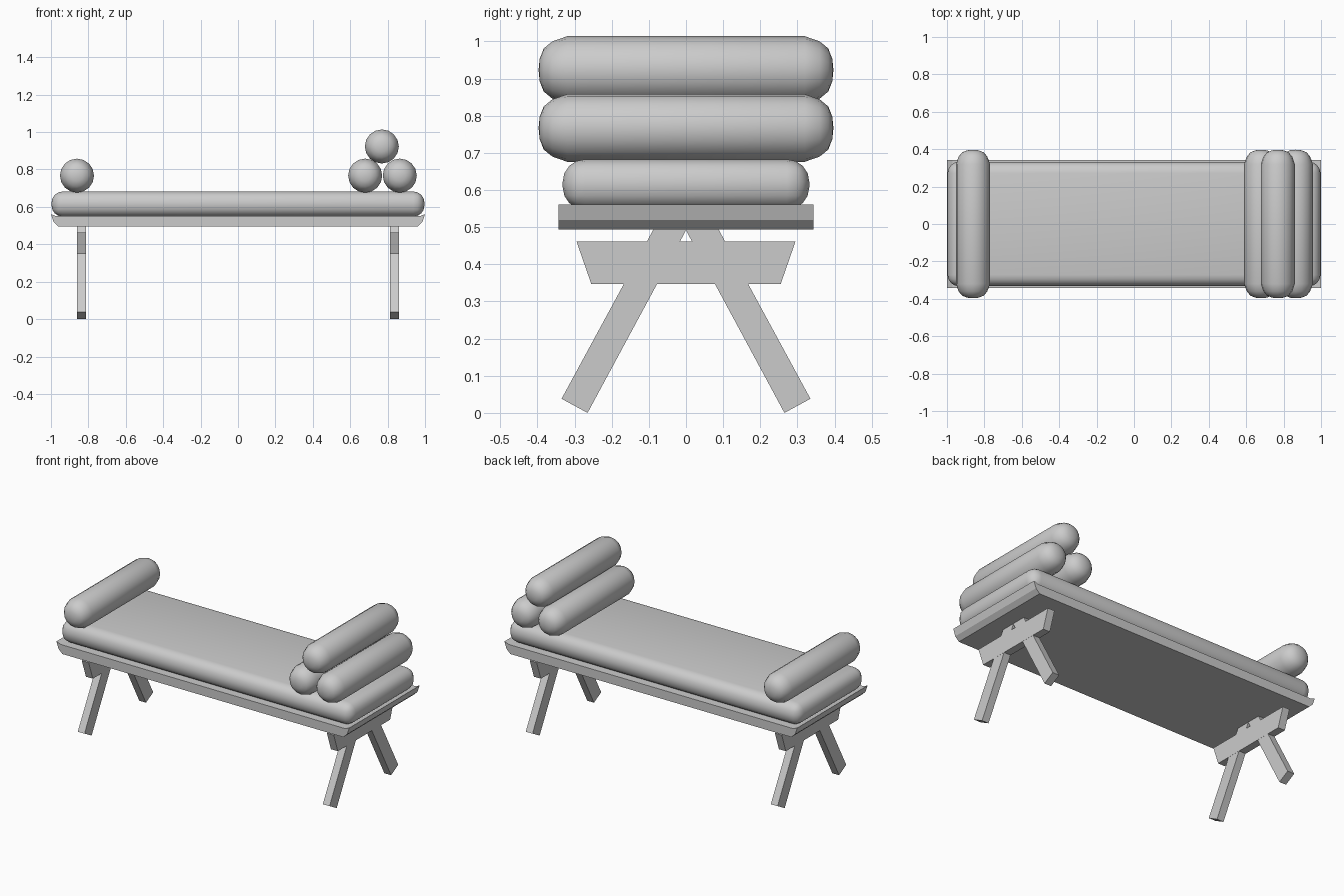
import bpy, bmesh, math
from mathutils import Vector

if "Cube" in bpy.data.objects:
    bpy.data.objects.remove(bpy.data.objects["Cube"])


def finish(bm, name, smooth=None):
    bmesh.ops.recalc_face_normals(bm, faces=bm.faces[:])
    me = bpy.data.meshes.new(name)
    bm.to_mesh(me)
    bm.free()
    ob = bpy.data.objects.new(name, me)
    bpy.context.collection.objects.link(ob)
    if smooth:
        bpy.ops.object.select_all(action='DESELECT')
        ob.select_set(True)
        bpy.context.view_layer.objects.active = ob
        bpy.ops.object.shade_smooth_by_angle(angle=math.radians(smooth))
    return ob


def prism(name, points, offset):
    """Extrude a closed 3D outline by an offset vector."""
    bm = bmesh.new()
    face = bm.faces.new([bm.verts.new(p) for p in points])
    ext = bmesh.ops.extrude_face_region(bm, geom=[face])
    moved = [v for v in ext['geom'] if isinstance(v, bmesh.types.BMVert)]
    bmesh.ops.translate(bm, verts=moved, vec=Vector(offset))
    return finish(bm, name)


def bolster(name, x, z, sides=16):
    """Capsule cushion lying along y."""
    half = [(0.32, 0.091), (0.36, 0.077), (0.383, 0.058), (0.394, 0.03)]
    rings = [(-y, r) for y, r in reversed(half)] + half
    bm = bmesh.new()
    loops = []
    for y, r in rings:
        loops.append([bm.verts.new((x + r * math.sin(a), y, z + r * math.cos(a)))
                      for a in (2 * math.pi * i / sides for i in range(sides))])
    for a, b in zip(loops, loops[1:]):
        for i in range(sides):
            j = (i + 1) % sides
            bm.faces.new((a[i], a[j], b[j], b[i]))
    for loop, y in ((loops[0], -0.397), (loops[-1], 0.397)):
        tip = bm.verts.new((x, y, z))
        for i in range(sides):
            bm.faces.new((loop[i], loop[(i + 1) % sides], tip))
    return finish(bm, name, 30)


# bed board with upturned ends
right = [(0.96, 0.497), (0.986, 0.522), (1.0, 0.564), (0.97, 0.553)]
outline = right + [(-x, z) for x, z in reversed(right)]
prism("bed_board", [(x, -0.343, z) for x, z in outline], (0, 0.686, 0))

# mattress
bm = bmesh.new()
bmesh.ops.create_cube(bm, size=1)
bmesh.ops.scale(bm, vec=(1.994, 0.664, 0.135), verts=bm.verts[:])
bmesh.ops.translate(bm, vec=(0, 0, 0.618), verts=bm.verts[:])
bmesh.ops.bevel(bm, geom=bm.edges[:], offset=0.06, segments=4, profile=0.5,
                affect='EDGES')
finish(bm, "mattress", 30)

# bolsters: one at the left, a stack of three at the right
for name, x, z in (("left_bolster", -0.861, 0.77),
                   ("right_inner_bolster", 0.68, 0.77),
                   ("right_outer_bolster", 0.865, 0.77),
                   ("right_top_bolster", 0.769, 0.926)):
    bolster(name, x, z)

# splayed leg frames with a tapered brace
leg = [(0.265, 0.003), (0.335, 0.041), (0.086, 0.5), (-0.003, 0.5)]
brace = [(-0.255, 0.35), (0.255, 0.35), (0.295, 0.465), (-0.295, 0.465)]
for end, cx in (("left", -0.837), ("right", 0.837)):
    for side, s in (("front", -1), ("back", 1)):
        prism(f"{end}_{side}_leg", [(cx - 0.023, s * y, z) for y, z in leg],
              (0.046, 0, 0))
    prism(f"{end}_brace", [(cx - 0.0235, y, z) for y, z in brace],
          (0.047, 0, 0))

# rest the feet on the ground
for ob in bpy.context.collection.objects:
    ob.location.z = -0.003
